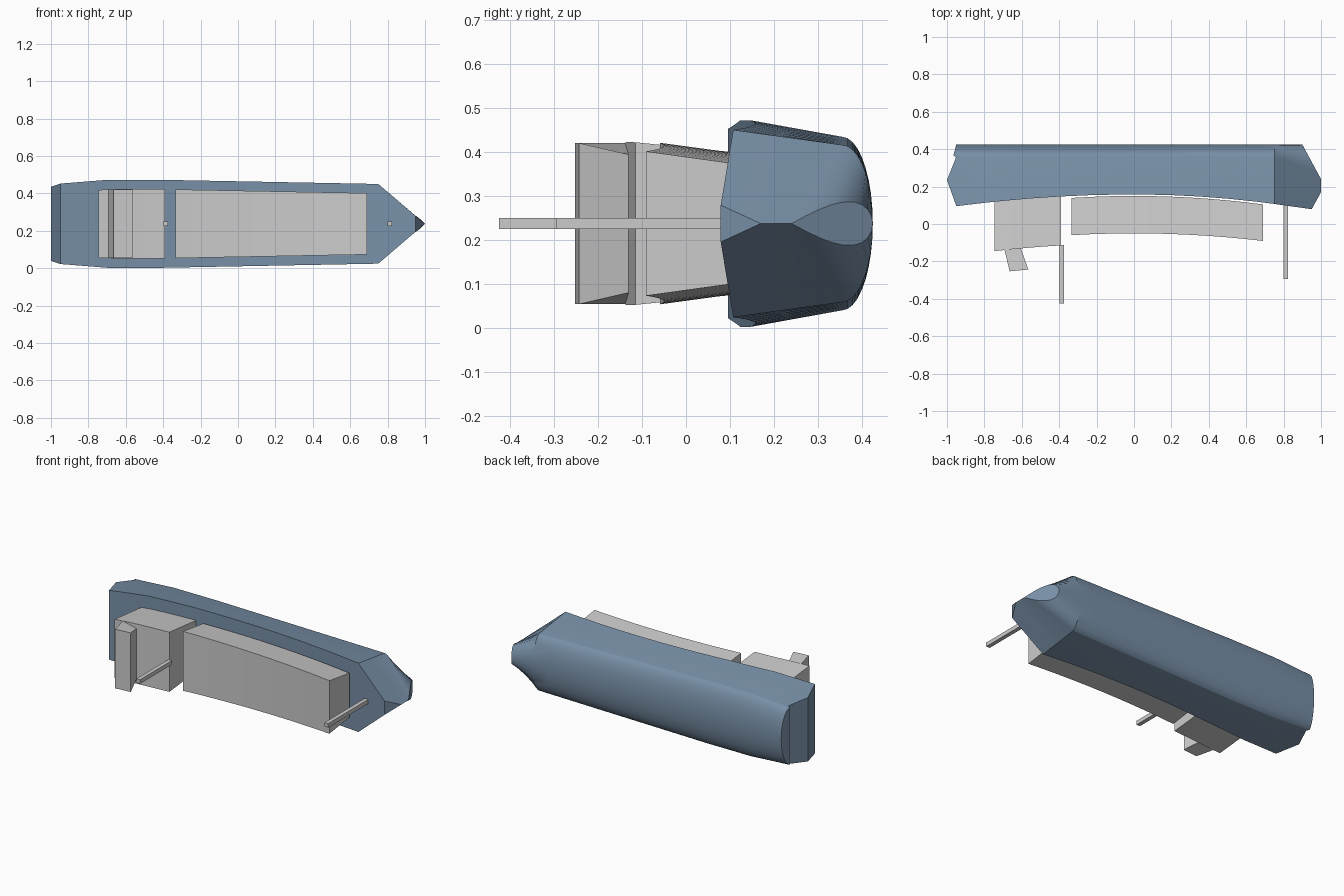
import bpy, bmesh, math

if "Cube" in bpy.data.objects:
    bpy.data.objects.remove(bpy.data.objects["Cube"])

ZC = 0.2375  # centreline height: the ship lies on its side, deck facing -y


def finish(name, bm, mat=None, smooth=None):
    bmesh.ops.remove_doubles(bm, verts=bm.verts, dist=1e-5)
    bmesh.ops.dissolve_degenerate(bm, edges=bm.edges, dist=1e-5)
    bmesh.ops.recalc_face_normals(bm, faces=bm.faces)
    me = bpy.data.meshes.new(name)
    bm.to_mesh(me)
    bm.free()
    ob = bpy.data.objects.new(name, me)
    bpy.context.collection.objects.link(ob)
    if mat:
        me.materials.append(mat)
    if smooth:
        bpy.ops.object.select_all(action='DESELECT')
        ob.select_set(True)
        bpy.context.view_layer.objects.active = ob
        bpy.ops.object.shade_smooth_by_angle(angle=math.radians(smooth))
    return ob


def loft(name, half_rings, mat=None, smooth=None):
    """Mirror each half ring (x, y, half width) about the centreline and skin them."""
    bm = bmesh.new()
    rings = []
    for half in half_rings:
        full = [(x, y, ZC + w) for x, y, w in half]
        full += [(x, y, ZC - w) for x, y, w in reversed(half)]
        rings.append([bm.verts.new(p) for p in full])
    n = len(rings[0])
    for a, b in zip(rings, rings[1:]):
        for i in range(n):
            j = (i + 1) % n
            bm.faces.new((a[i], a[j], b[j], b[i]))
    # end caps as strips across the centreline
    for r in (rings[0], rings[-1]):
        for i in range(n // 2 - 1):
            bm.faces.new((r[i], r[i + 1], r[n - 2 - i], r[n - 1 - i]))
    return finish(name, bm, mat, smooth)


def sheer(x):
    return 0.158 - (0.09 if x > 0 else 0.07) * x * x


STATIONS = [(-0.95, 0.215), (-0.7, 0.235), (-0.4, 0.235), (0.75, 0.213)]


def beam(x):
    for (x0, w0), (x1, w1) in zip(STATIONS, STATIONS[1:]):
        if x <= x1:
            return w0 + (w1 - w0) * (x - x0) / (x1 - x0)
    return STATIONS[-1][1]


# hull: flared sides, elliptical bottom
ARC = [math.pi / 2 * i / 9 for i in range(10)]


def section(x):
    d, w = sheer(x), beam(x)
    ring = [(x, d, w), (x, d + 0.4 * (0.355 - d), w * 0.936)]
    return ring + [(x, 0.355 + 0.07 * math.sin(a), 0.84 * w * math.cos(a)) for a in ARC]


stern = [(-0.95, 0.095, 0.215), (-1.0, 0.235, 0.198)]
for a in ARC:
    y = 0.355 + 0.07 * math.sin(a)
    x = -0.952 if a == 0 else -1 + 0.05 * (y - 0.24) / 0.185
    stern.append((x, y, 0.18 * math.cos(a)))
bow = [(0.95, 0.079, 0.042), (1.0, 0.17, 0)]
bow += [(1 - 0.1 * math.sin(a), 0.24 + 0.185 * math.sin(a),
         max(0, 0.05 * math.sin(2 * a))) for a in ARC]

blue = bpy.data.materials.new("hull_paint")
blue.diffuse_color = (0.19, 0.28, 0.39, 1)
blue.use_nodes = True
blue.node_tree.nodes["Principled BSDF"].inputs["Base Color"].default_value = blue.diffuse_color
xs = [-0.9, -0.8, -0.7, -0.55, -0.4, -0.25, -0.1, 0.05, 0.2, 0.35, 0.5, 0.65, 0.75]
loft("hull", [stern] + [section(x) for x in xs] + [bow], blue, 20)


# blocks on deck: wider at the top, following the sheer
def block(name, x0, x1, top, base, steps):
    rings = []
    for i in range(steps + 1):
        x = x0 + (x1 - x0) * i / steps
        w = beam(x) - 0.05
        rings.append([(x, top(x), w), (x, base(x), w - 0.027)])
    loft(name, rings)


block("cargo_block", -0.335, 0.69, lambda x: -0.05 - 0.085 * x * x,
      lambda x: 0.15 - 0.095 * x * x, 10)
block("deckhouse", -0.745, -0.39, lambda x: -0.103 - 0.075 * x * x,
      lambda x: sheer(x) + 0.005, 4)

# raked bridge with undercut front wings
loft("bridge", [
    [(-0.665, -0.253, 0.183), (-0.693, -0.135, 0.183)],
    [(-0.565, -0.243, 0.183), (-0.605, -0.13, 0.157)],
])


# square masts
def mast(name, x, y0, y1, r=0.0125):
    loft(name, [[(x - r, y0, r), (x - r, y1, r)], [(x + r, y0, r), (x + r, y1, r)]])


mast("aft_mast", -0.387, -0.425, -0.112)
mast("fore_mast", 0.812, -0.295, 0.105)
